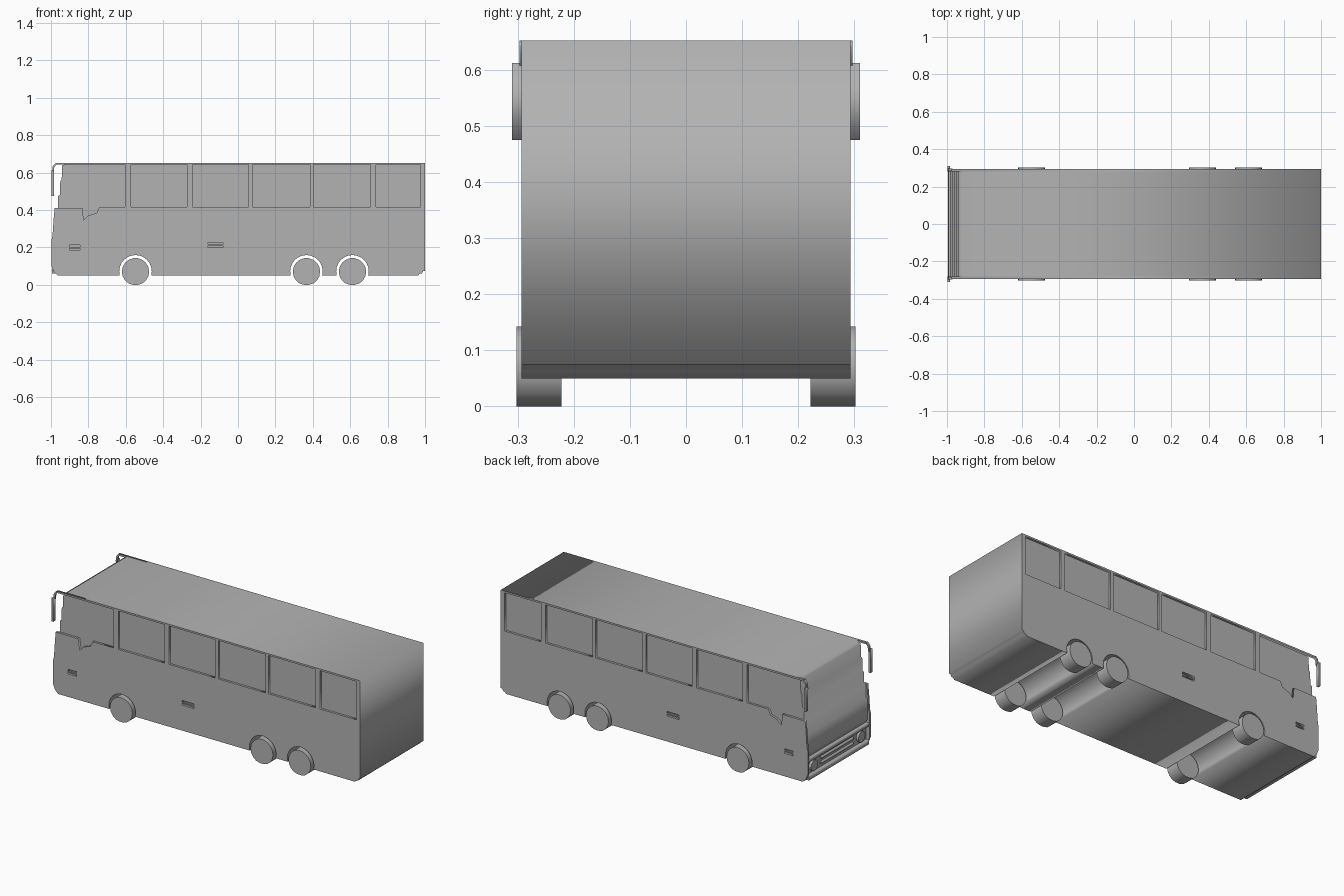
import bpy, math
from mathutils import Matrix

cube = bpy.data.objects.get("Cube")
if cube:
    bpy.data.objects.remove(cube, do_unlink=True)

grey = bpy.data.materials.new("plain_grey")
grey.use_nodes = True
grey.diffuse_color = (0.45, 0.45, 0.45, 1)
grey.node_tree.nodes["Principled BSDF"].inputs["Base Color"].default_value = (0.45, 0.45, 0.45, 1)


def prism(name, loops, y0, y1):
    """Fill x-z outlines (later loops are holes) and extrude from y0 to y1."""
    curve = bpy.data.curves.new(name, "CURVE")
    curve.dimensions = "2D"
    curve.fill_mode = "BOTH"
    curve.extrude = (y1 - y0) / 2
    for loop in loops:
        spline = curve.splines.new("POLY")
        spline.points.add(len(loop) - 1)
        for point, (x, z) in zip(spline.points, loop):
            point.co = (x, z, 0, 1)
        spline.use_cyclic_u = True
    temp = bpy.data.objects.new(name + "_outline", curve)
    bpy.context.collection.objects.link(temp)
    bpy.context.view_layer.update()
    graph = bpy.context.evaluated_depsgraph_get()
    mesh = bpy.data.meshes.new_from_object(temp.evaluated_get(graph))
    bpy.data.objects.remove(temp, do_unlink=True)
    mesh.transform(Matrix.Translation((0, (y0 + y1) / 2, 0)) @ Matrix.Rotation(math.pi / 2, 4, "X"))
    mesh.materials.clear()
    mesh.materials.append(grey)
    obj = bpy.data.objects.new(name, mesh)
    bpy.context.collection.objects.link(obj)
    return obj


def rect(x0, x1, z0, z1):
    return [(x0, z0), (x1, z0), (x1, z1), (x0, z1)]


def pair(name, loops, y0, y1):
    prism("left_" + name, loops, y0, y1)
    prism("right_" + name, loops, -y1, -y0)


def arc(cx, cz, r, start, end, count):
    step = (end - start) / count
    return [(cx + r * math.cos(start + i * step), cz + r * math.sin(start + i * step))
            for i in range(count + 1)]


AXLES = (-0.548, 0.366, 0.612)
CORE, SIDE = 0.28, 0.293

# Underside, with wheel arches running right across, ending at the rear
underside = [(-0.965, 0.05)]
for axle in AXLES:
    underside += arc(axle, 0.072, 0.087, math.pi + 0.25, -0.25, 14)
underside += [(0.965, 0.05), (0.97, 0.058), (0.985, 0.062), (0.99, 0.075), (1, 0.075), (1, 0.652)]

# Inner body with sloping stepped windscreen
windscreen = [(-0.918, 0.652), (-0.93, 0.642), (-0.94, 0.638), (-0.943, 0.56),
              (-0.95, 0.555), (-0.953, 0.48), (-0.963, 0.475), (-0.963, 0.41),
              (-0.974, 0.405), (-0.976, 0.33), (-0.983, 0.325), (-0.983, 0.2),
              (-0.975, 0.19), (-0.975, 0.07)]
prism("body", [underside + windscreen], -CORE, CORE)

# Side panels: open front quarter window, five windows and two vents
front_edge = [(-0.975, 0.652), (-0.975, 0.642), (-0.603, 0.642), (-0.603, 0.417),
              (-0.74, 0.417), (-0.755, 0.385), (-0.80, 0.37), (-0.825, 0.345),
              (-0.832, 0.41), (-0.98, 0.41), (-0.985, 0.36), (-0.992, 0.26),
              (-0.997, 0.24), (-0.997, 0.1), (-0.985, 0.07)]
windows = [(-0.573, -0.273), (-0.243, 0.056), (0.077, 0.384), (0.403, 0.709), (0.738, 0.976)]
holes = [rect(a, b, 0.417, 0.642) for a, b in windows]
vents = [(-0.9, -0.845, 0.185), (-0.16, -0.08, 0.2)]
holes += [rect(a, b, z, z + 0.027) for a, b, z in vents]
pair("side_panel", [underside + front_edge] + holes, CORE, SIDE)
for a, b, z in vents:
    pair("vent_slat", [rect(a, b, z + 0.01, z + 0.017)], CORE, SIDE - 0.003)

# Wheels
for axle in AXLES:
    pair("wheel", [arc(axle, 0.07, 0.073, 0, math.tau * 17 / 18, 17)], 0.222, 0.302)
for obj in bpy.data.objects:
    if "wheel" in obj.name:
        for v in obj.data.vertices:
            v.co.z = max(v.co.z, 0)

# Mirrors on arms reaching forward from the roof edge
pair("mirror_arm", [[(-0.975, 0.652), (-0.99, 0.635), (-0.995, 0.6), (-0.986, 0.6),
                     (-0.982, 0.63), (-0.97, 0.642)]], 0.284, 0.297)
pair("mirror", [rect(-0.997, -0.985, 0.475, 0.612)], 0.29, 0.31)

# Front bumper, grille bars and headlights
prism("bumper", [rect(-0.995, -0.97, 0.06, 0.085)], -CORE, CORE)
prism("bumper_top", [rect(-0.993, -0.97, 0.165, 0.185)], -CORE, CORE)
for z in (0.105, 0.135):
    prism("grille_bar", [rect(-0.985, -0.97, z, z + 0.012)], -0.15, 0.15)
for y in (-0.22, 0.22):
    bpy.ops.mesh.primitive_cylinder_add(vertices=12, radius=0.032, depth=0.02,
                                        location=(-0.98, y, 0.125), rotation=(0, math.pi / 2, 0))
    lamp = bpy.context.object
    lamp.name = "headlight"
    lamp.data.materials.append(grey)
